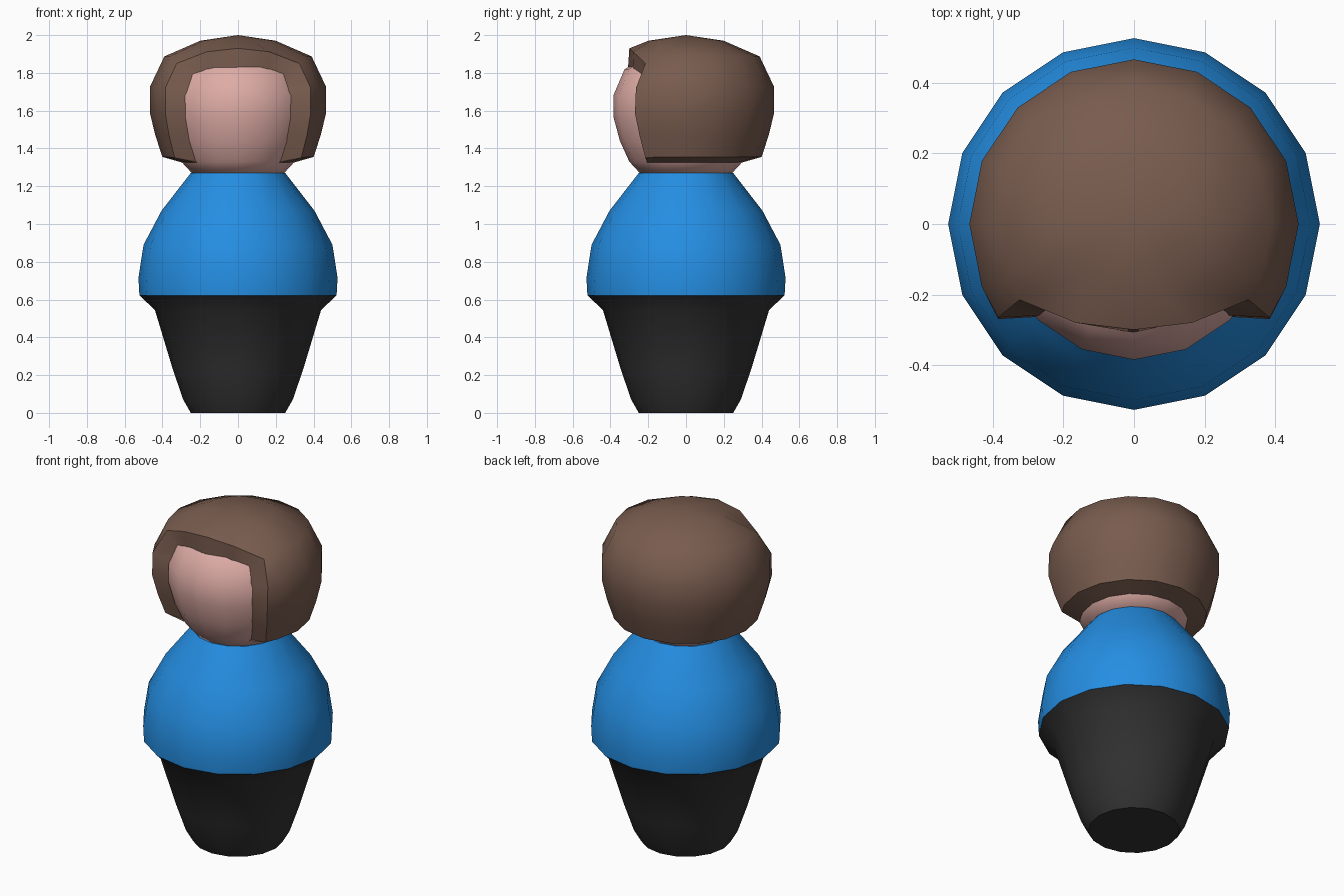
import bpy, bmesh, math

if "Cube" in bpy.data.objects:
    bpy.data.objects.remove(bpy.data.objects["Cube"])

SIDES = 16


def material(name, rgb):
    m = bpy.data.materials.new(name)
    m.diffuse_color = (*rgb, 1)
    m.use_nodes = True
    m.node_tree.nodes["Principled BSDF"].inputs["Base Color"].default_value = m.diffuse_color
    return m


blue = material("blue", (0.018, 0.27, 0.76))
charcoal = material("charcoal", (0.032, 0.032, 0.032))
skin = material("skin", (0.73, 0.41, 0.376))
brown = material("brown", (0.19, 0.107, 0.077))


def finish(name, bm, mat):
    bmesh.ops.recalc_face_normals(bm, faces=bm.faces)
    me = bpy.data.meshes.new(name)
    bm.to_mesh(me)
    bm.free()
    me.materials.append(mat)
    ob = bpy.data.objects.new(name, me)
    bpy.context.collection.objects.link(ob)
    bpy.ops.object.select_all(action='DESELECT')
    ob.select_set(True)
    bpy.context.view_layer.objects.active = ob
    bpy.ops.object.shade_smooth_by_angle(angle=math.radians(48))
    return ob


def ring_point(r, z, i):
    # index 0 points to the front (-y)
    a = 2 * math.pi * i / SIDES - math.pi / 2
    return (r * math.cos(a), r * math.sin(a), z)


def lathe(name, profile, mat):
    """Closed solid of revolution from (radius, height) pairs, bottom up."""
    bm = bmesh.new()
    rings = [[bm.verts.new(ring_point(r, z, i)) for i in range(SIDES)] for r, z in profile]
    for a, b in zip(rings, rings[1:]):
        for i in range(SIDES):
            j = (i + 1) % SIDES
            bm.faces.new((a[i], a[j], b[j], b[i]))
    bm.faces.new(rings[0])
    bm.faces.new(rings[-1])
    return finish(name, bm, mat)


# Body
lathe("trousers", [(0.25, 0), (0.29, 0.07), (0.345, 0.23), (0.44, 0.545), (0.522, 0.622)], charcoal)
lathe("shirt", [(0.522, 0.622), (0.527, 0.715), (0.5, 0.89), (0.405, 1.07), (0.25, 1.27)], blue)

# Head
lathe("head", [(0.24, 1.265), (0.3, 1.33), (0.35, 1.44), (0.385, 1.57), (0.385, 1.68),
               (0.325, 1.82), (0.18, 1.9)], skin)

# Hair: a lathed shell, open at the front, whose front edge is pulled to a rim
profile = [(0.2, 1.97), (0.39, 1.887), (0.467, 1.725), (0.467, 1.59), (0.438, 1.47),
           (0.4, 1.355), (0.295, 1.325)]
fringe = [(0, -0.3, 1.93), (0.165, -0.28, 1.912), (0.325, -0.215, 1.85)]      # ring 1
fringe_in = [(0, -0.308, 1.81), (0.155, -0.275, 1.805), (0.24, -0.235, 1.79)]
lock = [(0.385, -0.265, 1.72), (0.385, -0.27, 1.585), (0.364, -0.245, 1.465),
        (0.335, -0.215, 1.35), (0.22, -0.205, 1.325)]                          # rings 2-6
lock_in = [(0.25, -0.258, 1.7), (0.25, -0.262, 1.58), (0.225, -0.235, 1.46),
           (0.195, -0.19, 1.325)]

bm = bmesh.new()


def mirrored(p, side):
    return (p[0] * side, p[1], p[2])


rings = []
for k, (r, z) in enumerate(profile):
    ring = {}
    for i in range(-7, 9):
        p = ring_point(r, z, i)
        side = 1 if i >= 0 else -1
        if k == 1 and abs(i) <= 2:
            p = mirrored(fringe[abs(i)], side)
        elif k >= 2 and abs(i) == 2:
            p = mirrored(lock[k - 2], side)
        elif k >= 2 and abs(i) < 2:
            continue
        ring[i] = bm.verts.new(p)
    rings.append(ring)

order = list(range(-7, 9)) + [-7]
crown = bm.verts.new((0, 0, 2.0))
for i, j in zip(order, order[1:]):
    bm.faces.new((crown, rings[0][i], rings[0][j]))
    for a, b in zip(rings, rings[1:]):
        if i in b and j in b and not (a is not rings[0] and -2 <= i < 2):
            bm.faces.new((a[i], a[j], b[j], b[i]))

# Rim running up one side, across the fringe and down the other
outer = [rings[k][-2] for k in range(5, 1, -1)] + [rings[1][i] for i in range(-2, 3)] \
    + [rings[k][2] for k in range(2, 6)]
half = fringe_in[1:] + lock_in
inner = [bm.verts.new(mirrored(p, -1)) for p in reversed(half)]
inner += [bm.verts.new(p) for p in [fringe_in[0]] + half]
for n in range(len(outer) - 1):
    bm.faces.new((outer[n], outer[n + 1], inner[n + 1], inner[n]))
# Underside corners joining rim and bottom band
bm.faces.new((rings[5][2], rings[6][2], inner[-1]))
bm.faces.new((rings[5][-2], rings[6][-2], inner[0]))
finish("hair", bm, brown)
